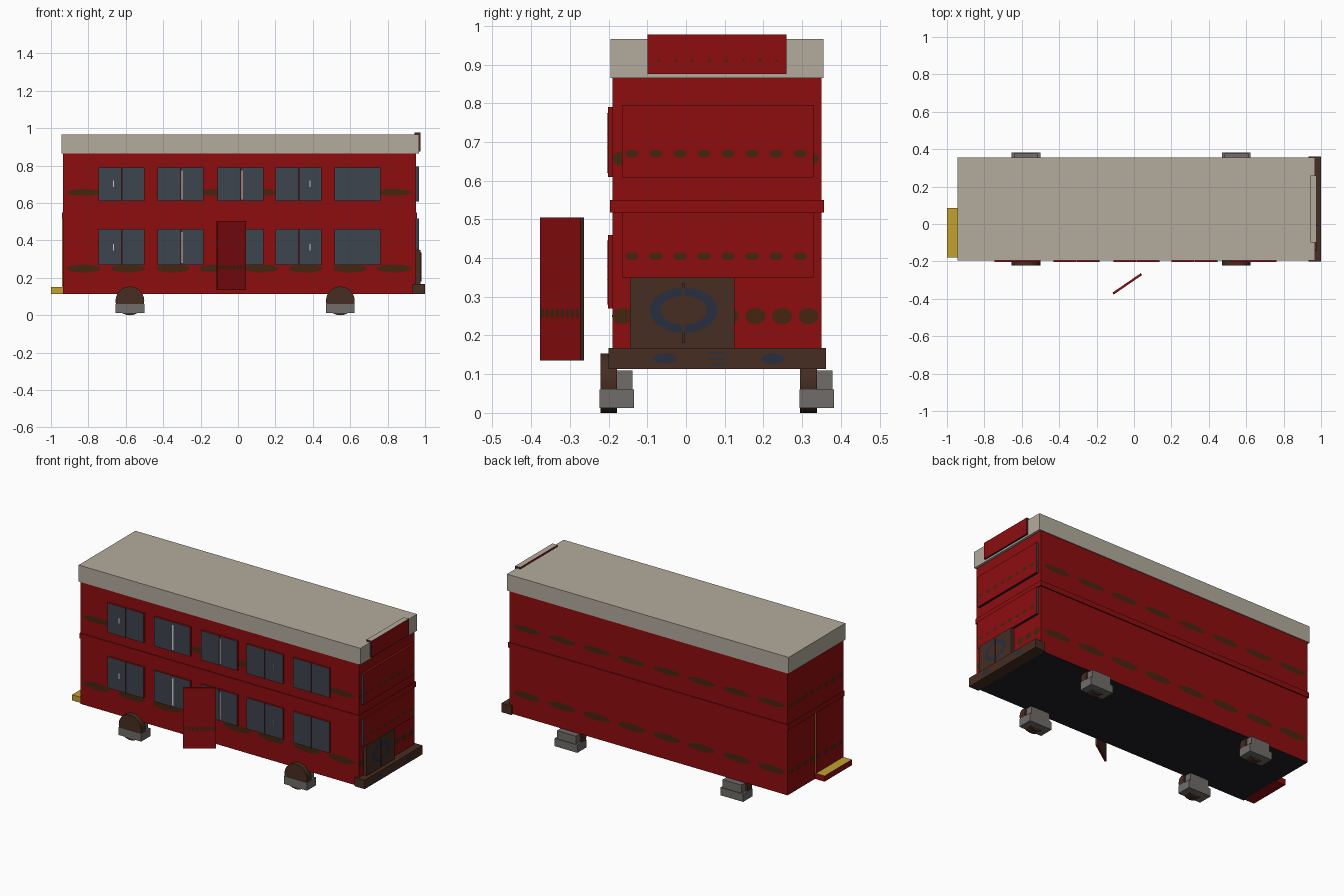
import bpy, bmesh, math
from mathutils import Vector, Matrix

if "Cube" in bpy.data.objects:
    bpy.data.objects.remove(bpy.data.objects["Cube"])


def material(name, rgb):
    m = bpy.data.materials.new(name)
    m.use_nodes = True
    m.diffuse_color = (*rgb, 1)
    m.node_tree.nodes["Principled BSDF"].inputs["Base Color"].default_value = (*rgb, 1)
    return m


RED = material("bus red", (0.27, 0.004, 0.005))
CREAM = material("roof cream", (0.45, 0.41, 0.34))
YELLOW = material("platform yellow", (0.54, 0.36, 0.03))
SLATE = material("window slate", (0.048, 0.058, 0.075))
BROWN = material("dark brown", (0.061, 0.026, 0.015))
GREY = material("block grey", (0.16, 0.15, 0.14))
BLACK = material("underside black", (0.014, 0.014, 0.018))
SPOT = material("spot brown", (0.061, 0.017, 0.005))
WHITE = material("glint white", (0.6, 0.6, 0.6))
NAVY = material("trim navy", (0.02, 0.028, 0.05))

SIDES = {"+x": Vector((1, 0, 0)), "-x": Vector((-1, 0, 0)),
         "+y": Vector((0, 1, 0)), "-y": Vector((0, -1, 0)),
         "+z": Vector((0, 0, 1)), "-z": Vector((0, 0, -1))}


def finish(name, bm, mats):
    me = bpy.data.meshes.new(name)
    bm.to_mesh(me)
    bm.free()
    for m in mats:
        me.materials.append(m)
    ob = bpy.data.objects.new(name, me)
    bpy.context.collection.objects.link(ob)
    return ob


def box(name, x, y, z, mat, faces=None):
    """Box from x, y, z ranges; faces maps a side to its own material."""
    bm = bmesh.new()
    bmesh.ops.create_cube(bm, size=1)
    lo, hi = Vector((x[0], y[0], z[0])), Vector((x[1], y[1], z[1]))
    bmesh.ops.scale(bm, vec=hi - lo, verts=bm.verts)
    bmesh.ops.translate(bm, vec=(lo + hi) / 2, verts=bm.verts)
    bm.normal_update()
    mats = [mat]
    for side, m in (faces or {}).items():
        if m not in mats:
            mats.append(m)
        for f in bm.faces:
            if f.normal.dot(SIDES[side]) > 0.9:
                f.material_index = mats.index(m)
    return finish(name, bm, mats)


def spots(name, side, depth, centres, z, ru, rz, mat=SPOT):
    """Row of flat ellipses lying on a wall that faces the given side."""
    n = SIDES[side]
    across = Vector((-n.y, n.x, 0))
    bm = bmesh.new()
    for c in centres:
        mid = Vector((depth, c, z)) if n.x else Vector((c, depth, z))
        ring = []
        for i in range(20):
            a = math.tau * i / 20
            ring.append(bm.verts.new(mid + across * ru * math.cos(a)
                                     + Vector((0, 0, rz * math.sin(a)))))
        bm.faces.new(ring)
    return finish(name, bm, [mat])


def row(start, end, count=8):
    return [start + (end - start) * i / (count - 1) for i in range(count)]


# Body, belt and roof
box("body", (-0.935, 0.953), (-0.19, 0.35), (0.115, 0.87), RED, {"-z": BLACK})
box("belt", (-0.94, 0.958), (-0.196, 0.356), (0.518, 0.55), RED, {"-z": BLACK})
box("roof", (-0.945, 0.967), (-0.195, 0.355), (0.865, 0.966), CREAM)

# Painted spots on all four walls
for level, z, rz in (("lower", 0.25, 0.021), ("upper", 0.657, 0.018)):
    spots(level + "_right_spots", "-y", -0.1915, row(-0.825, 0.835), z, 0.092, rz)
    spots(level + "_left_spots", "+y", 0.3515, row(-0.825, 0.835), z, 0.092, rz)
    spots(level + "_rear_spots", "-x", -0.9365, row(-0.155, 0.315), z, 0.025, rz * 0.7)
    spots(level + "_front_spots", "+x", 0.9545, row(-0.165, 0.317), z, 0.026, rz)

# Paired window panes with glints
STARTS = (-0.745, -0.43, -0.11, 0.2, 0.515)
for level, z0, z1 in (("lower", 0.27, 0.46), ("upper", 0.61, 0.79)):
    for i, x0 in enumerate(STARTS):
        split = x0 + 0.124
        for half, a, b in (("rear", x0, split - 0.001), ("front", split + 0.001, x0 + 0.246)):
            box(f"{level}_window_{i + 1}_{half}", (a, b), (-0.202, -0.185),
                (z0, z1), RED, {"-y": SLATE})
        name = f"{level}_glint_{i + 1}"
        if i in (1, 2):
            box(name, (split + 0.002, split + 0.01), (-0.2035, -0.2), (z0 + 0.01, z1 - 0.015), WHITE)
        elif i != 4:
            gx = x0 + (0.08 if i == 0 else 0.185)
            box(name, (gx - 0.003, gx + 0.003), (-0.2035, -0.2), (z0 + 0.075, z0 + 0.11), WHITE)

# Front panels
for level, z0, z1, zs in (("lower", 0.35, 0.518, 0.405), ("upper", 0.608, 0.796, 0.67)):
    box(level + "_front_panel", (0.95, 0.967), (-0.165, 0.33), (z0, z1), RED,
        {"+y": SLATE, "-y": SLATE, "-z": BLACK})
    spots(level + "_panel_spots", "+x", 0.9685, row(-0.14, 0.295), zs, 0.017, 0.01)

# Sign at the front of the roof
box("roof_sign", (0.943, 0.977), (-0.1, 0.26), (0.876, 0.977), RED,
    {"+z": CREAM, "-y": BROWN, "+y": BROWN, "-z": BLACK})
spots("sign_spots", "+x", 0.9785, row(-0.07, 0.235), 0.91, 0.005, 0.004)

# Grille with an oval ring and a centre bar
box("grille", (0.95, 0.975), (-0.145, 0.125), (0.16, 0.35), BROWN)
spots("grille_ring", "+x", 0.9765, [-0.006], 0.265, 0.088, 0.058, NAVY)
spots("grille_centre", "+x", 0.978, [-0.006], 0.265, 0.06, 0.038, BROWN)
box("grille_bar", (0.97, 0.98), (-0.01, -0.004), (0.18, 0.335), BROWN)

# Bumper and its trim
box("bumper", (0.932, 1.0), (-0.2, 0.362), (0.113, 0.167), BROWN)
spots("bumper_lamps", "+x", 1.0015, [-0.055, 0.225], 0.14, 0.03, 0.013, NAVY)
for i, z in enumerate((0.125, 0.14, 0.155)):
    spots(f"bumper_slot_{i + 1}", "+x", 1.0015, [0.08], z, 0.025, 0.002, NAVY)

# Rear platform and doorway plate
box("rear_platform", (-1.0, -0.93), (-0.18, 0.085), (0.115, 0.15), RED,
    {"+z": YELLOW, "-y": YELLOW})
box("rear_doorway", (-0.942, -0.93), (-0.18, 0.085), (0.15, 0.52), RED,
    {"+y": YELLOW, "-y": YELLOW})
spots("doorway_spots", "-x", -0.9435, row(-0.155, 0.06, 4), 0.25, 0.025, 0.014)

# Open door, standing away from the body at an angle
door = box("open_door", (-0.092, 0.092), (-0.006, 0.006), (0.135, 0.505), RED,
           {"+y": BROWN, "+x": BROWN})
marks = spots("door_spots", "-y", -0.0075, row(-0.08, 0.08), 0.257, 0.009, 0.013)
for ob in (door, marks):
    ob.location = (-0.036, -0.32, 0)
    ob.rotation_euler.z = math.radians(34.5)

# Wheels with stepped blocks, repeated on both sides
for end, x in (("rear", -0.578), ("front", 0.547)):
    for side, y in (("right", -0.222), ("left", 0.294)):
        bm = bmesh.new()
        bmesh.ops.create_cone(bm, cap_ends=True, segments=24, radius1=0.077,
                              radius2=0.077, depth=0.043,
                              matrix=Matrix.Translation((x, y + 0.0225, 0.077))
                              @ Matrix.Rotation(math.pi / 2, 4, "X"))
        wheel = finish(f"{end}_{side}_wheel", bm, [BROWN])
        bpy.ops.object.select_all(action="DESELECT")
        wheel.select_set(True)
        bpy.context.view_layer.objects.active = wheel
        bpy.ops.object.shade_smooth_by_angle(angle=math.radians(35))
        box(f"{end}_{side}_lower_block", (x - 0.077, x + 0.077),
            (y - 0.001, y + 0.088), (0.012, 0.06), GREY)
        box(f"{end}_{side}_upper_block", (x - 0.064, x + 0.064),
            (y + 0.043, y + 0.084), (0.06, 0.11), GREY)
